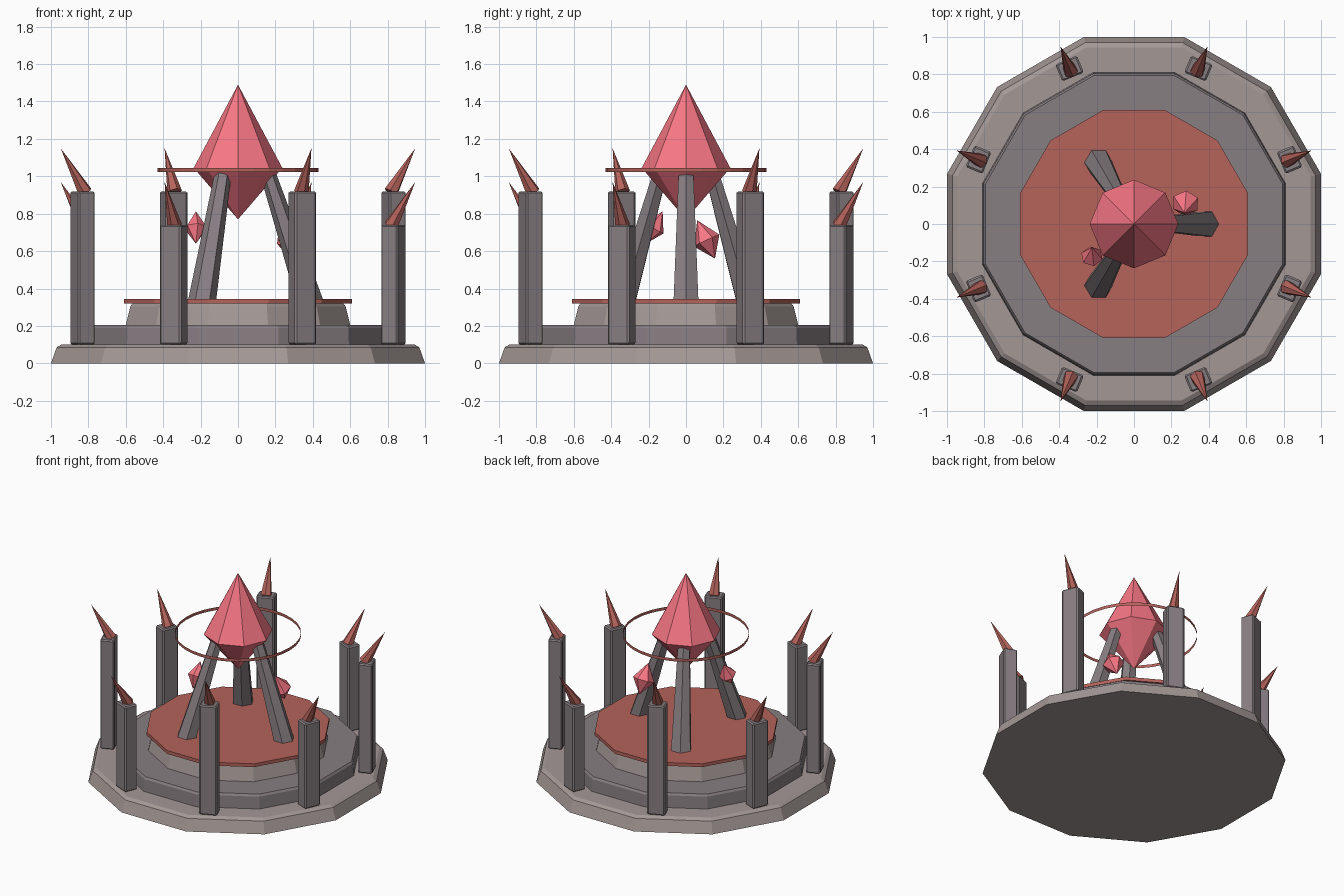
import bpy, bmesh
from math import pi, cos, sin
from mathutils import Vector, Matrix

if "Cube" in bpy.data.objects:
    bpy.data.objects.remove(bpy.data.objects["Cube"])


def material(name, color):
    m = bpy.data.materials.new(name)
    m.diffuse_color = (*color, 1)
    m.use_nodes = True
    m.node_tree.nodes["Principled BSDF"].inputs["Base Color"].default_value = m.diffuse_color
    return m


RED = material("red_clay", (0.46, 0.125, 0.105))
PINK = material("pink_crystal", (0.94, 0.185, 0.235))
LIGHT = material("light_stone", (0.37, 0.315, 0.305))
DARK = material("dark_stone", (0.245, 0.21, 0.225))


def lathe(name, profile, sides, phase=0.0, mat=None, frame=None, caps=True):
    """Faceted solid from (radius, height) pairs, bottom to top."""
    bm = bmesh.new()
    rings = []
    for r, z in profile:
        if r == 0:
            rings.append([bm.verts.new((0, 0, z))])
        else:
            angles = [phase + 2 * pi * i / sides for i in range(sides)]
            rings.append([bm.verts.new((r * cos(a), r * sin(a), z)) for a in angles])
    for lo, hi in zip(rings, rings[1:]):
        for i in range(sides):
            j = (i + 1) % sides
            quad = [lo[i % len(lo)], lo[j % len(lo)], hi[j % len(hi)], hi[i % len(hi)]]
            bm.faces.new(list(dict.fromkeys(quad)))
    if caps:
        if len(rings[0]) > 1:
            bm.faces.new(rings[0][::-1])
        if len(rings[-1]) > 1:
            bm.faces.new(rings[-1])
    me = bpy.data.meshes.new(name)
    bm.to_mesh(me)
    bm.free()
    ob = bpy.data.objects.new(name, me)
    bpy.context.collection.objects.link(ob)
    if mat:
        me.materials.append(mat)
    if frame:
        ob.matrix_world = frame
    return ob


def along(start, end):
    """Frame at start whose z axis points at end, x axis kept radial."""
    start, end = Vector(start), Vector(end)
    z = (end - start).normalized()
    y = z.cross(Vector((start.x, start.y, 0))).normalized()
    x = y.cross(z)
    rot = Matrix((x, y, z)).transposed().to_4x4()
    return Matrix.Translation(start) @ rot, (end - start).length


def polar(r, a, z):
    return (r * cos(a), r * sin(a), z)


# Twelve-sided stepped platform; flats face the axes
def tier(name, profile, mat):
    k = 1 / cos(pi / 12)
    return lathe(name, [(r * k, z) for r, z in profile], 12, pi / 12, mat)


tier("base_step", [(1.0, 0), (0.97, 0.085), (0.945, 0.1)], LIGHT)
tier("middle_step", [(0.81, 0.1), (0.805, 0.19), (0.795, 0.205)], DARK)
tier("upper_step", [(0.60, 0.205), (0.575, 0.305), (0.56, 0.325)], LIGHT)
tier("red_floor", [(0.61, 0.32), (0.61, 0.345)], RED)

# Ring of alternating tall and short pillars, each with a spike
for i in range(8):
    a = pi / 8 + i * pi / 4
    top = 0.92 if i % 2 == 0 else 0.74
    turn = Matrix.Translation(polar(0.9, a, 0)) @ Matrix.Rotation(a, 4, 'Z')
    pillar = lathe(f"pillar_{i}", [(0.0707, 0.1), (0.0707, top)], 4, pi / 4, DARK,
                   turn @ Matrix.Diagonal((0.97, 1.25, 1, 1)))
    bevel = pillar.modifiers.new("edge", 'BEVEL')
    bevel.width = 0.008
    bevel.segments = 1
    frame, length = along(polar(0.885, a, top - 0.005), polar(1.026, a, top + 0.23))
    lathe(f"spike_{i}", [(0.04, 0), (0, length)], 6, mat=RED, frame=frame)

# Three leaning hexagonal legs
for i in range(3):
    a = i * 2 * pi / 3
    frame, length = along(polar(0.39, a, 0.315), polar(0.163, a, 1.005))
    lathe(f"leg_{i}", [(0.07, 0), (0.042, length)], 6, mat=DARK,
          frame=frame @ Matrix.Diagonal((1, 1.1, 1, 1)))

# Large crystal and the thin open band around it
lathe("main_crystal", [(0, 0.77), (0.237, 1.045), (0, 1.49)], 8, mat=PINK)
lathe("crystal_band", [(0.43, 1.022), (0.43, 1.044)], 32, mat=RED, caps=False)

# Small floating shards
shards = [((-0.225, -0.215, 0.64), (-0.225, -0.125, 0.813), 0.06),
          ((0.28, 0.155, 0.56), (0.27, 0.06, 0.765), 0.075)]
for i, (lo, hi, r) in enumerate(shards):
    frame, length = along(lo, hi)
    lathe(f"shard_{i}", [(0, 0), (r, length * 0.47), (0, length)], 6, mat=PINK, frame=frame)
